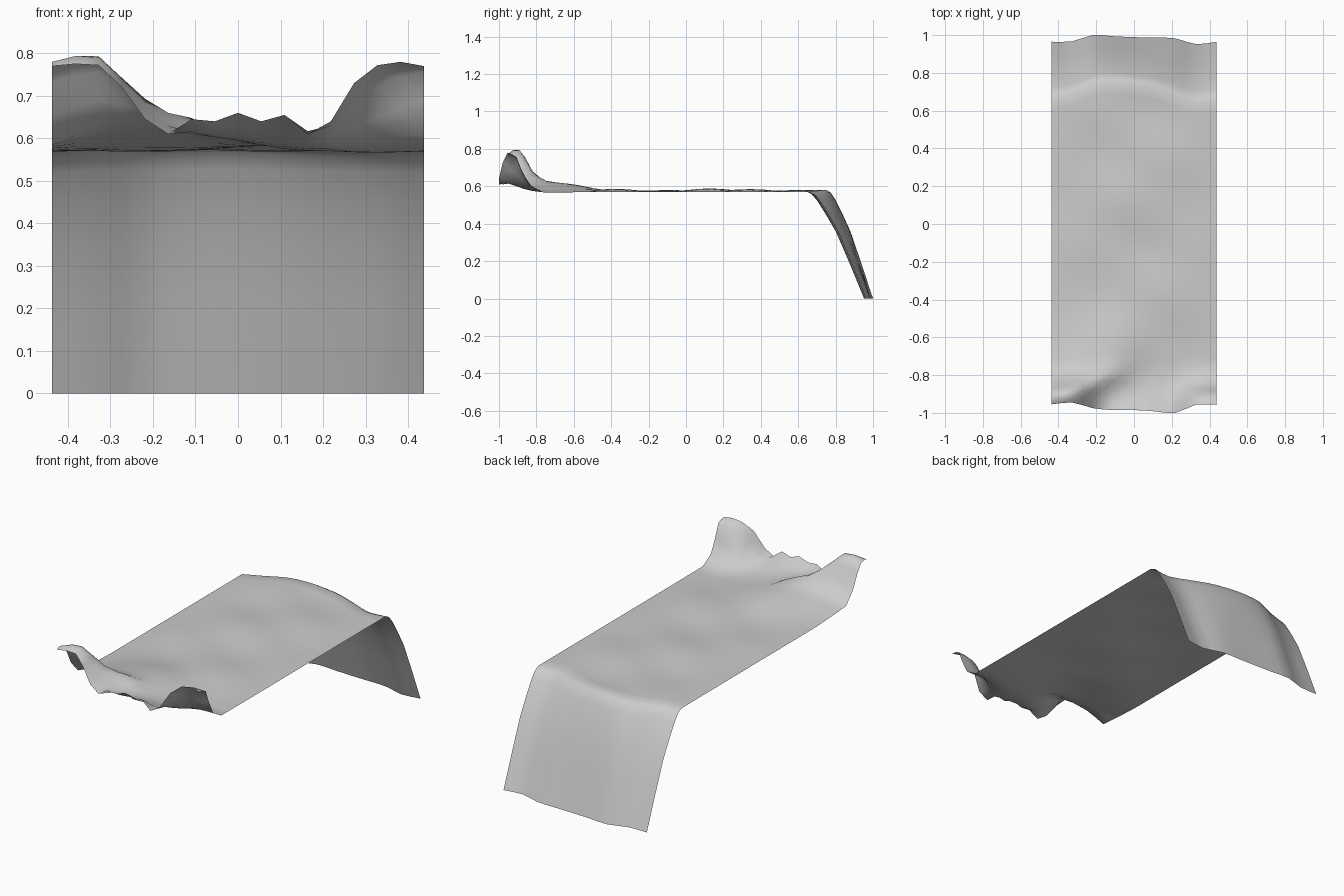
import bpy, bmesh, math

if "Cube" in bpy.data.objects:
    bpy.data.objects.remove(bpy.data.objects["Cube"])

HALF_W = 0.437
COLS = 17          # odd columns are interpolated between nine key sections


def spread(keys):
    """Catmull-Rom from nine key values to seventeen columns."""
    k = [2 * keys[0] - keys[1]] + list(keys) + [2 * keys[-1] - keys[-2]]
    out = []
    for i in range(1, 9):
        out += [k[i], (9 * (k[i] + k[i + 1]) - k[i - 1] - k[i + 2]) / 16]
    return out + [k[9]]


# Turned-up front end: y and z of each fold line, left to right
front_y = [
    (-.955, -.945, -.975, -.985, -.985, -.992, -1.0, -.957, -.957),
    (-.93, -.92, -.93, -.94, -.95, -.95, -.96, -.925, -.93),
    (-.90, -.89, -.88, -.88, -.90, -.90, -.91, -.90, -.905),
    (-.87, -.86, -.84, -.83, -.85, -.86, -.87, -.87, -.88),
    (-.83, -.83, -.81, -.79, -.79, -.80, -.82, -.82, -.84),
    (-.77, -.77, -.76, -.74, -.73, -.74, -.76, -.76, -.77),
]
front_z = [
    (.780, .790, .660, .615, .625, .620, .630, .755, .768),
    (.770, .793, .680, .610, .605, .605, .610, .725, .755),
    (.730, .755, .693, .630, .595, .590, .590, .650, .690),
    (.650, .690, .665, .648, .595, .580, .575, .595, .610),
    (.585, .625, .630, .625, .600, .575, .570, .567, .570),
]
front_hem = [.77, .775, .772, .72, .645, .61, .645, .64, .66,
             .64, .655, .61, .64, .73, .772, .78, .77]

# Hanging back end: where each column bends, and where its hem lands
knee_y = spread((.66, .69, .74, .75, .74, .72, .68, .64, .66))
hem_y = spread((.965, .967, 1.0, .994, .989, .987, .983, .952, .965))
drop = [(.1, .975), (.2, .91), (.35, .78), (.52, .62), (.75, .33), (1, 0)]


def flat_z(x, y):
    """Gently rumpled flat middle, highest along the centre."""
    mid = 1 - (x / HALF_W) ** 2
    ripple = .006 * math.sin(9 * y - 6 * x) + .004 * math.sin(17 * y + 9 * x)
    front = max(0, min(1, (-.35 - y) / .4)) * .014 * (1 if x < 0 else .2)
    return .569 + mid * (.010 + ripple + front)


xs = [HALF_W * (2 * i / (COLS - 1) - 1) for i in range(COLS)]
ys = [spread(r) for r in front_y]
zs = [front_hem] + [spread(r) for r in front_z]
rows = [list(zip(xs, y, z)) for y, z in zip(ys, zs)]

MID = 24
for j in range(1, MID + 1):
    row = []
    for i, x in enumerate(xs):
        y = ys[-1][i] + (knee_y[i] - ys[-1][i]) * j / MID
        fade = max(0, 1 - j / 5) ** 1.5
        z = flat_z(x, y) + fade * (zs[-1][i] - flat_z(x, ys[-1][i]))
        row.append((x, y, z))
    rows.append(row)

for t, s in drop:
    rows.append([(x, k + (h - k) * t, flat_z(x, k) * s)
                 for x, k, h in zip(xs, knee_y, hem_y)])

# Draped cloth sheet
bm = bmesh.new()
grid = [[bm.verts.new(p) for p in row] for row in rows]
for a, b in zip(grid, grid[1:]):
    for i in range(COLS - 1):
        bm.faces.new((a[i], a[i + 1], b[i + 1], b[i])).smooth = True
mesh = bpy.data.meshes.new("cloth_sheet")
bm.to_mesh(mesh)
bm.free()
bpy.context.collection.objects.link(bpy.data.objects.new("cloth_sheet", mesh))
